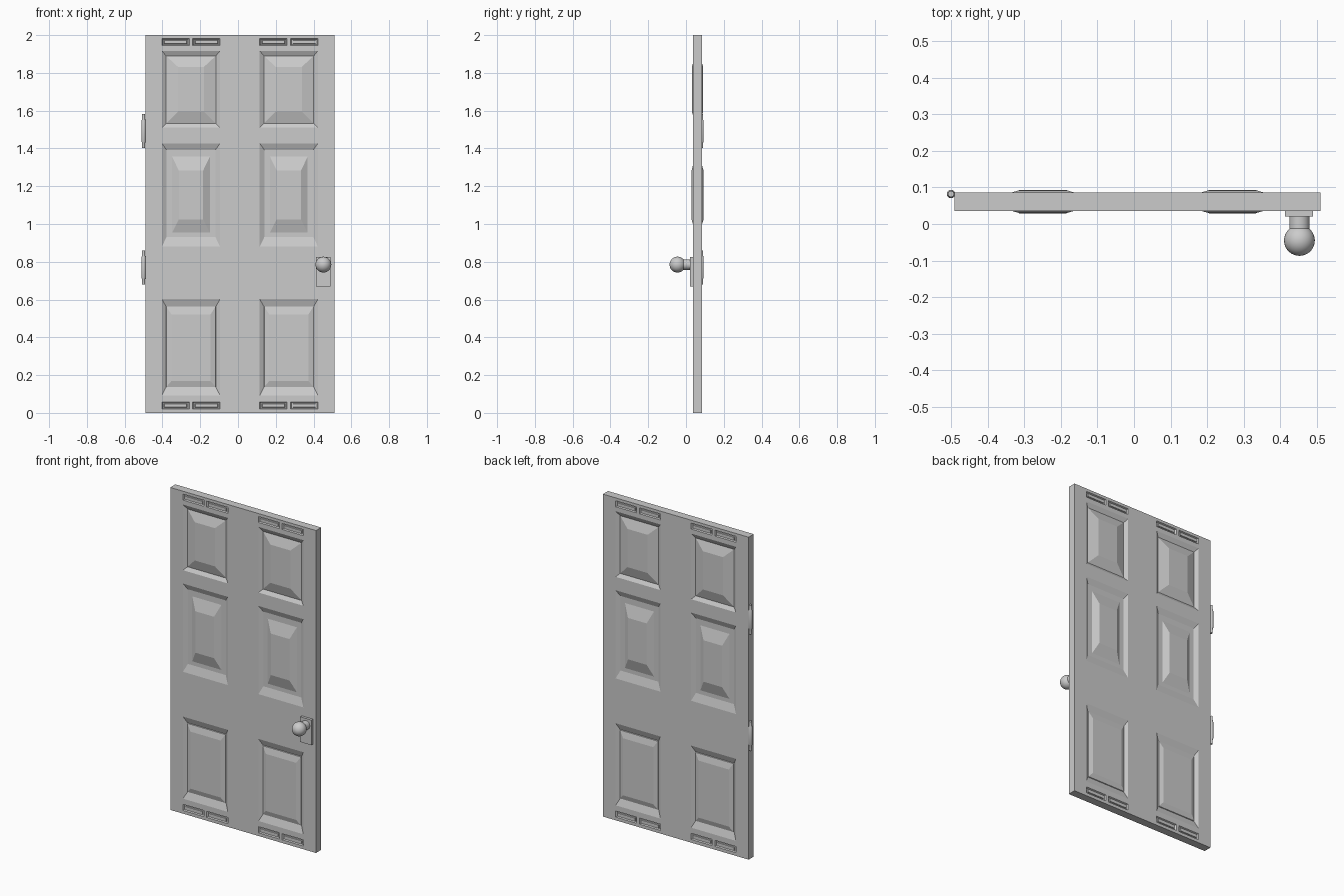
import bpy, bmesh, math
from mathutils import Vector, Matrix

if "Cube" in bpy.data.objects:
    bpy.data.objects.remove(bpy.data.objects["Cube"])

CX, CY, HALF = 0.01, 0.061, 0.025   # slab centre and half thickness


def finish(bm, name, loc=(0, 0, 0), smooth=False):
    me = bpy.data.meshes.new(name)
    bmesh.ops.recalc_face_normals(bm, faces=bm.faces)
    bm.to_mesh(me)
    bm.free()
    ob = bpy.data.objects.new(name, me)
    ob.location = loc
    bpy.context.collection.objects.link(ob)
    if smooth:
        bpy.context.view_layer.objects.active = ob
        ob.select_set(True)
        bpy.ops.object.shade_smooth_by_angle(angle=math.radians(35))
        ob.select_set(False)
    return ob


def lathe(name, profile, loc, axis='Z', steps=24):
    """Revolve (radius, height) points round Z, optionally laid along -Y."""
    bm = bmesh.new()
    vs = [bm.verts.new((r, 0, h)) for r, h in profile]
    es = [bm.edges.new(p) for p in zip(vs, vs[1:])]
    bmesh.ops.spin(bm, geom=vs + es, axis=(0, 0, 1), cent=(0, 0, 0),
                   angle=math.tau, steps=steps, use_duplicate=False)
    bmesh.ops.remove_doubles(bm, verts=bm.verts, dist=1e-5)
    if axis == 'Y':
        bmesh.ops.rotate(bm, verts=bm.verts, matrix=Matrix.Rotation(math.pi / 2, 3, 'X'))
    return finish(bm, name, loc, True)


def stepped_panel(bm, rect, rings):
    """Merge the grid cells in rect, then step the face through inset rings.
    Each ring: (side inset, bottom inset, top inset, depth into the slab)."""
    x0, x1, z0, z1 = rect
    cells = [f for f in bm.faces if x0 < f.calc_center_median().x < x1
             and z0 < f.calc_center_median().z < z1]
    face = cells[0]
    if len(cells) > 1:
        face = bmesh.ops.dissolve_faces(bm, faces=cells)['region'][0]
    old = rect
    for side, low, high, depth in rings:
        face = bmesh.ops.extrude_discrete_faces(bm, faces=[face])['faces'][0]
        new = (x0 + side, x1 - side, z0 + low, z1 - high)
        for v in face.verts:
            tx = (v.co.x - old[0]) / (old[1] - old[0])
            tz = (v.co.z - old[2]) / (old[3] - old[2])
            v.co = (new[0] + tx * (new[1] - new[0]), depth - HALF,
                    new[2] + tz * (new[3] - new[2]))
        old = new


# Door slab: one front quarter, mirrored left-right and front-back
xs = [0, 0.105, 0.25, 0.268, 0.413, 0.5]
zs = [0, 0.02, 0.058, 0.093, 0.602, 0.88, 1.427, 1.51, 1.917, 1.945, 1.982, 2]
bm = bmesh.new()
grid = [[bm.verts.new((x, -HALF, z)) for x in xs] for z in zs]
for a, b in zip(grid, grid[1:]):
    for i in range(len(xs) - 1):
        bm.faces.new((a[i], a[i + 1], b[i + 1], b[i]))
rim = [e for e in bm.edges if e.is_boundary and any(v.co.x > 0 for v in e.verts)]
ext = bmesh.ops.extrude_edge_only(bm, edges=rim)['geom']
for v in ext:
    if isinstance(v, bmesh.types.BMVert):
        v.co.y = 0

# Sunken panels with raised centres
PX = (0.105, 0.413)
stepped_panel(bm, (*PX, 1.51, 1.917), [(0.022, 0.022, 0.027, 0.014),
                                       (0.085, 0.085, 0.085, -0.005)])
stepped_panel(bm, (*PX, 0.88, 1.427), [(0.024, 0.05, 0.034, 0.014),
                                       (0.054, 0.074, 0.07, 0.014),
                                       (0.09, 0.145, 0.145, -0.007)])
stepped_panel(bm, (*PX, 0.093, 0.602), [(0.022, 0.043, 0.038, 0.014),
                                        (0.024, 0.045, 0.04, 0.01),
                                        (0.05, 0.075, 0.08, 0.001)])
# Small slots above and below the panels
for z0, z1 in ((0.02, 0.058), (1.945, 1.982)):
    for x0, x1 in ((0.105, 0.25), (0.268, 0.413)):
        stepped_panel(bm, (x0, x1, z0, z1), [(0.006, 0.004, 0.004, 0.008),
                                             (0.012, 0.009, 0.009, 0.008),
                                             (0.014, 0.011, 0.011, 0.003)])
slab = finish(bm, "door_slab", (CX, CY, 0))
m = slab.modifiers.new("mirror", 'MIRROR')
m.use_axis = (True, True, False)

# Handle plate
bm = bmesh.new()
bmesh.ops.create_cube(bm, size=1, matrix=Matrix.Translation((0.451, 0.029, 0.747))
                      @ Matrix.Diagonal((0.076, 0.018, 0.156, 1)))
finish(bm, "handle_plate")

# Door knob with stem
R, C = 0.042, 0.066
ball = [(R * math.sin(t), C - R * math.cos(t))
        for t in (math.pi * (0.22 + 0.78 * i / 14) for i in range(15))]
lathe("door_knob", [(0.0275, 0), (0.0275, C - R * math.cos(math.pi * 0.22))] + ball,
      (0.452, 0.021, 0.785), 'Y', 32)

# Hinge barrels with thinner pin ends
half = [(0, 0.09), (0.008, 0.09), (0.0085, 0.062), (0.0115, 0.054)]
barrel = half + [(r, -h) for r, h in reversed(half)]
for label, z in (("lower", 0.77), ("upper", 1.492)):
    lathe(label + "_hinge", barrel, (-0.5, 0.082, z), steps=16)
